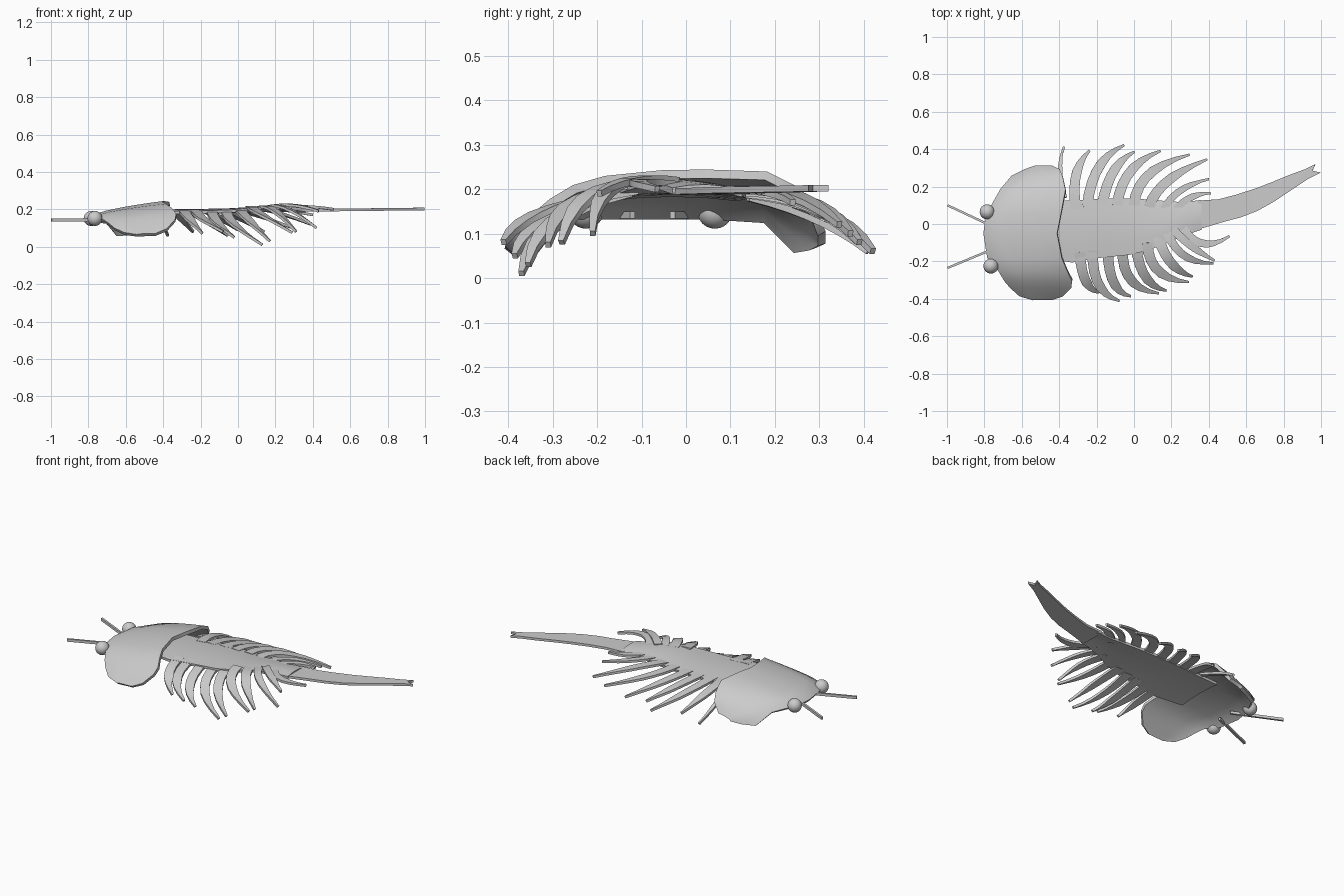
import bpy, math
from mathutils import Vector


def sheet(name, rows, thick):
    # Grid surface through equal-length rows of points, given thickness
    n = len(rows[0])
    verts = [p for r in rows for p in r]
    faces = [(i*n+j, i*n+j+1, (i+1)*n+j+1, (i+1)*n+j)
             for i in range(len(rows)-1) for j in range(n-1)]
    me = bpy.data.meshes.new(name)
    me.from_pydata(verts, [], faces)
    ob = bpy.data.objects.new(name, me)
    bpy.context.collection.objects.link(ob)
    m = ob.modifiers.new("thickness", 'SOLIDIFY')
    m.thickness = thick
    m.offset = 0
    bpy.ops.object.select_all(action='DESELECT')
    ob.select_set(True)
    bpy.context.view_layer.objects.active = ob
    bpy.ops.object.modifier_apply(modifier=m.name)
    bpy.ops.object.shade_smooth_by_angle(angle=math.radians(35))
    return ob


def leg(name, root, mid, tip, width=0.052):
    # Tapered ribbon bending from the body edge through mid to the tip
    a, m, b = Vector(root), Vector(mid), Vector(tip)
    c = 2*m - (a+b)/2
    rows = []
    for i in range(8):
        t = i/7
        p = a*(1-t)**2 + c*2*t*(1-t) + b*t*t
        d = (c-a)*(1-t) + (b-c)*t
        side = Vector((-d.y, d.x, 0)).normalized()
        w = width*(1.15 - 0.25*t if t < 0.6 else 1.0-2.0*(t-0.6))/2
        w = max(w, 0.006)
        rows.append([p - side*w, p + side*w])
    return sheet(name, rows, 0.014)


# Carapace: sections across y as (y, x_front, x_rear, z_front, z_rear)
sections = [(0.305, -0.52, -0.44, 0.075, 0.10), (0.285, -0.58, -0.395, 0.065, 0.15),
            (0.25, -0.65, -0.38, 0.06, 0.195), (0.18, -0.71, -0.365, 0.13, 0.23),
            (0.05, -0.785, -0.39, 0.14, 0.234), (-0.05, -0.80, -0.41, 0.14, 0.233),
            (-0.18, -0.78, -0.385, 0.14, 0.22), (-0.25, -0.72, -0.355, 0.14, 0.2),
            (-0.30, -0.69, -0.33, 0.12, 0.17), (-0.335, -0.66, -0.335, 0.095, 0.14),
            (-0.38, -0.61, -0.38, 0.07, 0.09), (-0.40, -0.54, -0.44, 0.06, 0.065)]
sheet("carapace", [[(xf+(xr-xf)*v, y, zf+(zr-zf)*v**0.55)
                    for v in (0, 0.1, 0.25, 0.5, 0.75, 1)]
                   for y, xf, xr, zf, zr in sections], 0.02)

# Body plate: (x, y_low, y_high, z)
body = [(-0.5, -0.18, 0.12, 0.19), (-0.33, -0.205, 0.125, 0.193), (-0.18, -0.18, 0.135, 0.195),
        (-0.03, -0.165, 0.135, 0.197), (0.08, -0.14, 0.13, 0.2), (0.18, -0.10, 0.12, 0.203),
        (0.27, -0.06, 0.115, 0.203), (0.36, -0.03, 0.127, 0.2)]
lift = lambda x, f: 0.02*max(0, 1-abs(x-0.18)/0.25)*(1-f)
sheet("body", [[(x, lo+(hi-lo)*f, z+lift(x, f)-0.01*(2*f-1)**2)
                for f in (0, 0.25, 0.5, 0.75, 1)] for x, lo, hi, z in body], 0.015)

# Tail: paired lower and upper edge points, ending in a notch
tail = [((0.34, -0.03), (0.34, 0.125)), ((0.485, 0.013), (0.45, 0.132)),
        ((0.57, 0.035), (0.54, 0.155)), ((0.66, 0.07), (0.65, 0.19)),
        ((0.75, 0.12), (0.74, 0.225)), ((0.84, 0.18), (0.83, 0.262)),
        ((0.93, 0.24), (0.92, 0.295)), ((0.998, 0.275), (0.97, 0.32))]
rows = []
for i, (a, b) in enumerate(tail):
    z = 0.195+0.001*i
    mid = ((a[0]+b[0])/2, (a[1]+b[1])/2) if i < 7 else (0.955, 0.285)
    rows.append([(*p, z) for p in (a, mid, b)])
sheet("tail", rows, 0.014)

# Legs on the near (-y) side
near = [((-.29, -.15, .19), (-.26, -.30, .15), (-.19, -.365, .07)),
        ((-.22, -.14, .19), (-.19, -.32, .15), (-.08, -.41, .08)),
        ((-.14, -.13, .19), (-.11, -.31, .13), (-.02, -.385, .05)),
        ((-.06, -.12, .19), (-.02, -.295, .12), (.13, -.37, .01)),
        ((.01, -.11, .195), (.06, -.28, .14), (.17, -.355, .03)),
        ((.07, -.10, .21), (.13, -.25, .17), (.29, -.31, .075)),
        ((.13, -.07, .21), (.20, -.21, .19), (.31, -.28, .08)),
        ((.18, -.05, .215), (.27, -.17, .20), (.42, -.21, .10)),
        ((.21, -.03, .22), (.31, -.12, .22), (.43, -.195, .19)),
        ((.26, -.02, .21), (.37, -.105, .215), (.51, -.065, .2))]
for i, p in enumerate(near):
    leg(f"near_leg_{i+1}", *p, width=0.05 if i < 7 else 0.04)

# Legs on the far (+y) side
far = [((-.37, .14, .18), (-.395, .29, .13), (-.375, .41, .06)),
       ((-.31, .08, .19), (-.31, .26, .165), (-.24, .39, .08)),
       ((-.25, .09, .19), (-.19, .30, .15), (-.055, .42, .06)),
       ((-.17, .10, .19), (-.11, .28, .16), (.00, .385, .09)),
       ((-.09, .10, .192), (-.02, .28, .165), (.14, .39, .08)),
       ((.0, .10, .195), (.08, .265, .175), (.295, .37, .10)),
       ((.08, .09, .197), (.18, .23, .19), (.39, .345, .12)),
       ((.16, .08, .2), (.25, .18, .195), (.40, .24, .17)),
       ((.22, .07, .2), (.30, .14, .2), (.41, .165, .195))]
for i, p in enumerate(far):
    leg(f"far_leg_{i+1}", *p, width=0.022 if i == 0 else 0.05 if i < 7 else 0.035)

# Eyes
for i, (x, y) in enumerate([(-0.785, 0.065), (-0.765, -0.225)]):
    bpy.ops.mesh.primitive_uv_sphere_add(segments=24, ring_count=12, radius=0.04,
                                         location=(x, y, 0.151))
    bpy.context.object.name = f"eye_{i+1}"
    bpy.ops.object.shade_smooth()

# Antennae
for i, (y0, y1) in enumerate([(-0.03, 0.1), (-0.12, -0.235)]):
    a, b = Vector((-0.72, y0, 0.142)), Vector((-0.997, y1, 0.142))
    side = Vector((a.y-b.y, b.x-a.x, 0)).normalized()*0.006
    sheet(f"antenna_{i+1}", [[a-side, a+side], [b-side, b+side]], 0.016)
